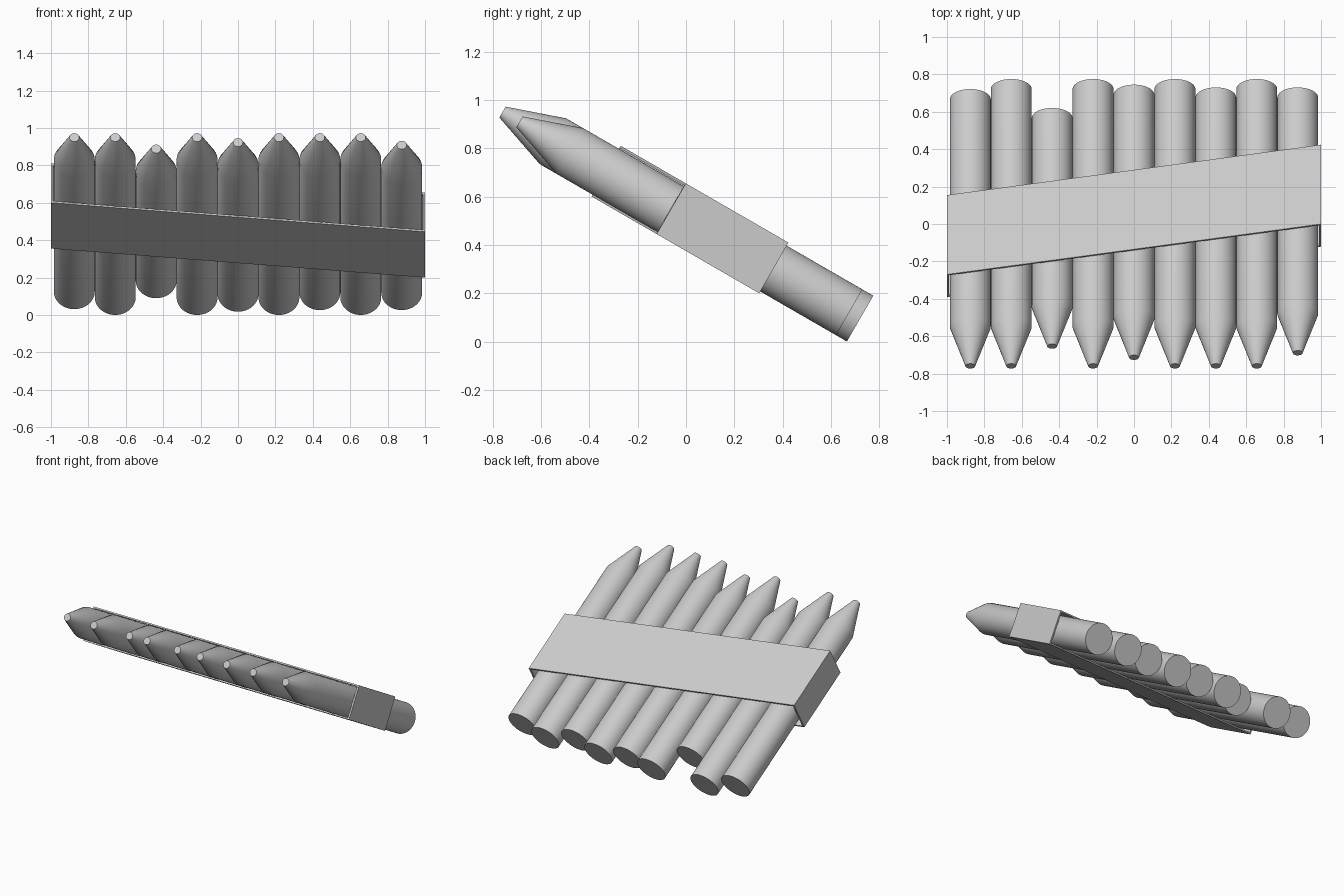
import bpy, bmesh
from math import radians, cos, sin, pi
from mathutils import Matrix

if "Cube" in bpy.data.objects:
    bpy.data.objects.remove(bpy.data.objects["Cube"])

# Everything is built lying along local y (tail at +y), then tilted 30 degrees
TILT = Matrix.Translation((0, 0, 0.511)) @ Matrix.Rotation(radians(-30), 4, 'X')
R, TIP_R, CONE, STEP, SIDES = 0.1094, 0.026, 0.241, 0.2188, 64


def make_object(name, bm, smooth=False):
    bmesh.ops.recalc_face_normals(bm, faces=bm.faces)
    bm.transform(TILT)
    mesh = bpy.data.meshes.new(name)
    bm.to_mesh(mesh)
    bm.free()
    ob = bpy.data.objects.new(name, mesh)
    bpy.context.collection.objects.link(ob)
    if smooth:
        bpy.ops.object.select_all(action='DESELECT')
        ob.select_set(True)
        bpy.context.view_layer.objects.active = ob
        bpy.ops.object.shade_smooth_by_angle(angle=radians(20))


def bridge(bm, a, b):
    n = len(a)
    for i in range(n):
        j = (i + 1) % n
        bm.faces.new((a[i], a[j], b[j], b[i]))


# Round stake: flat tail, straight shaft, blunt cone tip
def stake(name, x, tail, tip):
    bm = bmesh.new()
    rings = []
    for y, r in ((tail, R), (tip + CONE, R), (tip, TIP_R)):
        rings.append([bm.verts.new((x + r * cos(2 * pi * i / SIDES), y,
                                    r * sin(2 * pi * i / SIDES)))
                      for i in range(SIDES)])
    for a, b in zip(rings, rings[1:]):
        bridge(bm, a, b)
    bm.faces.new(rings[0])
    bm.faces.new(rings[-1])
    make_object(name, bm, True)


# Stakes: (tail, tip) positions along the axis, left to right
ENDS = [(0.770, -0.877), (0.832, -0.877), (0.653, -0.755),
        (0.832, -0.877), (0.797, -0.824), (0.832, -0.877),
        (0.780, -0.877), (0.832, -0.877), (0.780, -0.796)]
for i, (tail, tip) in enumerate(ENDS):
    stake(f"stake_{i + 1}", (i - 4) * STEP, tail, tip)

# Slanted hollow band wrapped around the row
bm = bmesh.new()
loops = []
for hx, hz, y in ((1.0, 0.121, 0.2625), (1.0, 0.121, -0.2275),
                  (0.988, 0.110, -0.2275), (0.988, 0.110, 0.2625)):
    loops.append([bm.verts.new((sx * hx, y + 0.1555 * sx * hx, sz * hz + 0.003))
                  for sx, sz in ((-1, -1), (1, -1), (1, 1), (-1, 1))])
for i in range(4):
    bridge(bm, loops[i], loops[(i + 1) % 4])
make_object("slanted_band", bm)
